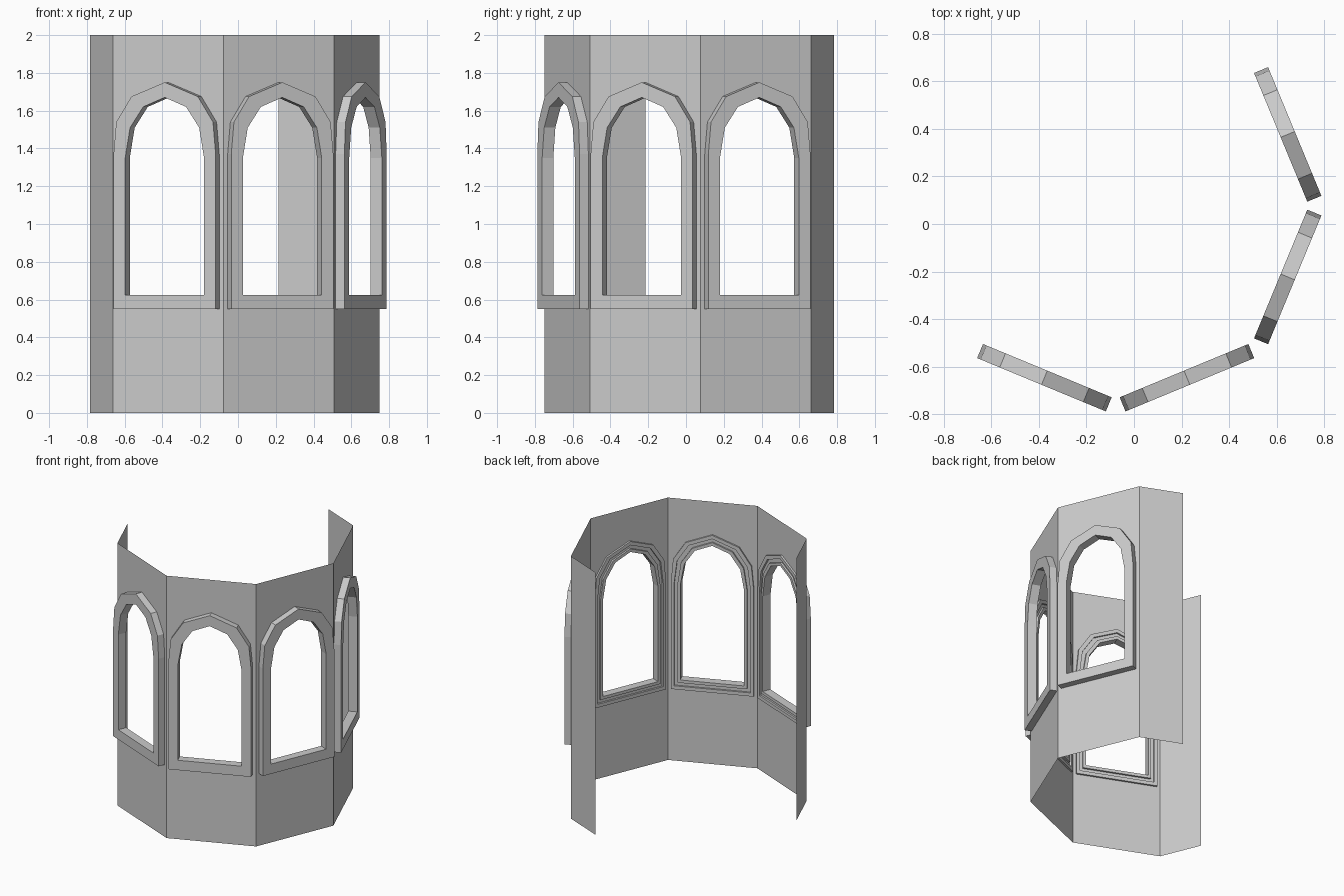
import bpy, bmesh
from math import sin, cos, radians
from mathutils import Vector

if "Cube" in bpy.data.objects:
    bpy.data.objects.remove(bpy.data.objects["Cube"])

CENTRE = (-0.077, 0.077)                 # centre of the octagonal plan
R = 0.827
APO = R * cos(radians(22.5))             # distance from centre to each panel
W = R * sin(radians(22.5))               # half width of a panel
H = 2.0

# Right half of the window outlines, bottom to apex: (across, height)
OUTER = [(0.2925, 0.55), (0.2925, 1.37), (0.277, 1.54), (0.19, 1.675), (0, 1.75)]
INNER = [(0.226, 0.625), (0.226, 1.35), (0.198, 1.51), (0.123, 1.62), (0, 1.67)]

# Frame section: (0 = outer outline .. 1 = opening, depth outward from the wall)
SECTION = [(0, 0.05), (1, 0.05), (1, -0.014), (0.7, -0.014),
           (0.7, 0.0), (0.35, 0.0), (0.35, -0.014), (0, -0.014)]


def half_outline(t):
    return [(a[0] + (b[0] - a[0]) * t, a[1] + (b[1] - a[1]) * t)
            for a, b in zip(OUTER, INNER)]


def place(angle, u, z, d=0.0):
    """Point on a panel: u across, z up, d outward."""
    a = radians(angle)
    r = APO + d
    return Vector((CENTRE[0] + r * cos(a) - u * sin(a),
                   CENTRE[1] + r * sin(a) + u * cos(a), z))


def finish(name, bm):
    me = bpy.data.meshes.new(name)
    bm.to_mesh(me)
    bm.free()
    ob = bpy.data.objects.new(name, me)
    bpy.context.collection.objects.link(ob)
    return ob


WINDOW_ANGLES = [-112.5, -67.5, -22.5, 22.5]

# Thin wall: four pierced panels and a half panel at each end
wall = bmesh.new()


def wall_face(angle, pts):
    wall.faces.new([wall.verts.new(place(angle, u, z)) for u, z in pts])


for ang in WINDOW_ANGLES:
    hole = half_outline(0.15)
    right = [(0, 0), (W, 0), (W, H), (0, H)] + hole[::-1] + [(0, hole[0][1])]
    wall_face(ang, right)
    wall_face(ang, [(-u, z) for u, z in reversed(right)])
wall_face(-157.5, [(0, 0), (W, 0), (W, H), (0, H)])
wall_face(67.5, [(-W, 0), (0, 0), (0, H), (-W, H)])
bmesh.ops.remove_doubles(wall, verts=wall.verts, dist=1e-4)
finish("bay_wall", wall)

# Pointed-arch window frames, section swept around the outline
for i, ang in enumerate(WINDOW_ANGLES):
    bm = bmesh.new()
    rings = []
    for t, d in SECTION:
        half = half_outline(t)
        loop = half + [(-u, z) for u, z in reversed(half[:-1])]
        rings.append([bm.verts.new(place(ang, u, z, d)) for u, z in loop])
    n = len(rings[0])
    for k, ring in enumerate(rings):
        nxt = rings[(k + 1) % len(rings)]
        for j in range(n):
            m = (j + 1) % n
            bm.faces.new((ring[j], ring[m], nxt[m], nxt[j]))
    bmesh.ops.recalc_face_normals(bm, faces=bm.faces)
    finish(f"window_frame_{i + 1}", bm)
